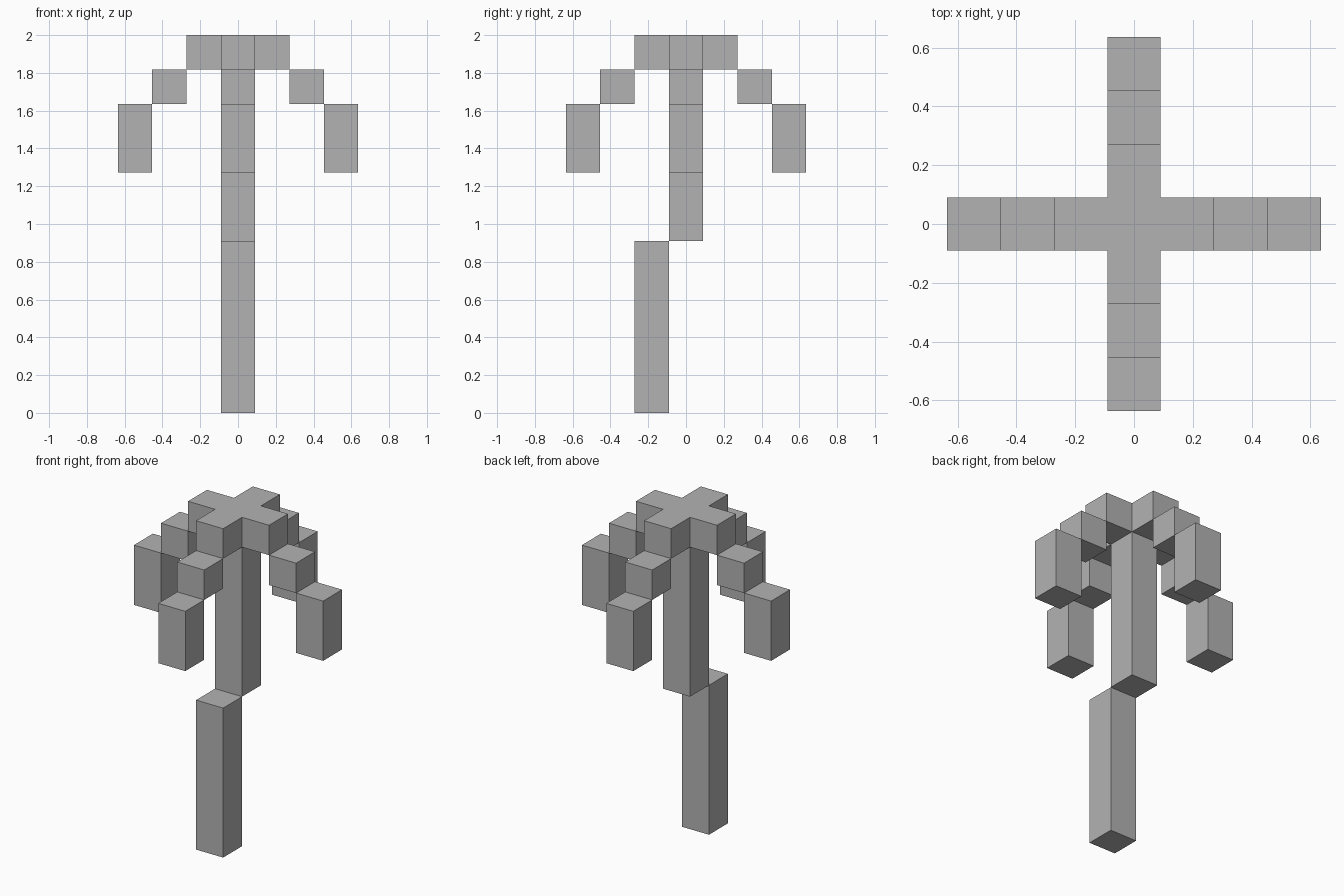
import bpy
import bmesh
from mathutils import Matrix, Vector

if "Cube" in bpy.data.objects:
    bpy.data.objects.remove(bpy.data.objects["Cube"], do_unlink=True)

U = 2 / 11  # one block; the whole tree is eleven blocks tall

grey = bpy.data.materials.new("plain grey")
grey.use_nodes = True
colour = (0.45, 0.45, 0.45, 1)
grey.diffuse_color = colour
grey.node_tree.nodes["Principled BSDF"].inputs["Base Color"].default_value = colour


def finish(name, bm):
    bmesh.ops.recalc_face_normals(bm, faces=bm.faces)
    mesh = bpy.data.meshes.new(name)
    bm.to_mesh(mesh)
    bm.free()
    mesh.materials.append(grey)
    obj = bpy.data.objects.new(name, mesh)
    bpy.context.collection.objects.link(obj)
    return obj


def column(name, x, y, bottom, top):
    """One-block-wide column, measured in blocks."""
    bm = bmesh.new()
    height = top - bottom
    place = Matrix.Translation(Vector((x, y, bottom + height / 2)) * U)
    size = Matrix.Diagonal((U, U, height * U, 1))
    bmesh.ops.create_cube(bm, size=1, matrix=place @ size)
    return finish(name, bm)


# Stepped trunk
column("lower_trunk", 0, -1, 0, 5)
column("upper_trunk", 0, 0, 5, 10)

# Plus-shaped crown, extruded from its outline
bm = bmesh.new()
outline = []
for turn in range(4):
    spin = Matrix.Rotation(turn * 1.5707963, 3, "Z")
    for x, y in ((1.5, -0.5), (1.5, 0.5), (0.5, 0.5)):
        outline.append(bm.verts.new(spin @ Vector((x, y, 10)) * U))
base = bm.faces.new(outline)
extruded = bmesh.ops.extrude_face_region(bm, geom=[base], use_keep_orig=True)
top_verts = [v for v in extruded["geom"] if isinstance(v, bmesh.types.BMVert)]
bmesh.ops.translate(bm, verts=top_verts, vec=(0, 0, U))
finish("crown", bm)

# Drooping fronds on all four sides
for side, dx, dy in (("left", 1, 0), ("right", -1, 0), ("front", 0, -1), ("back", 0, 1)):
    column(side + "_frond_middle", 2 * dx, 2 * dy, 9, 10)
    column(side + "_frond_tip", 3 * dx, 3 * dy, 7, 9)
